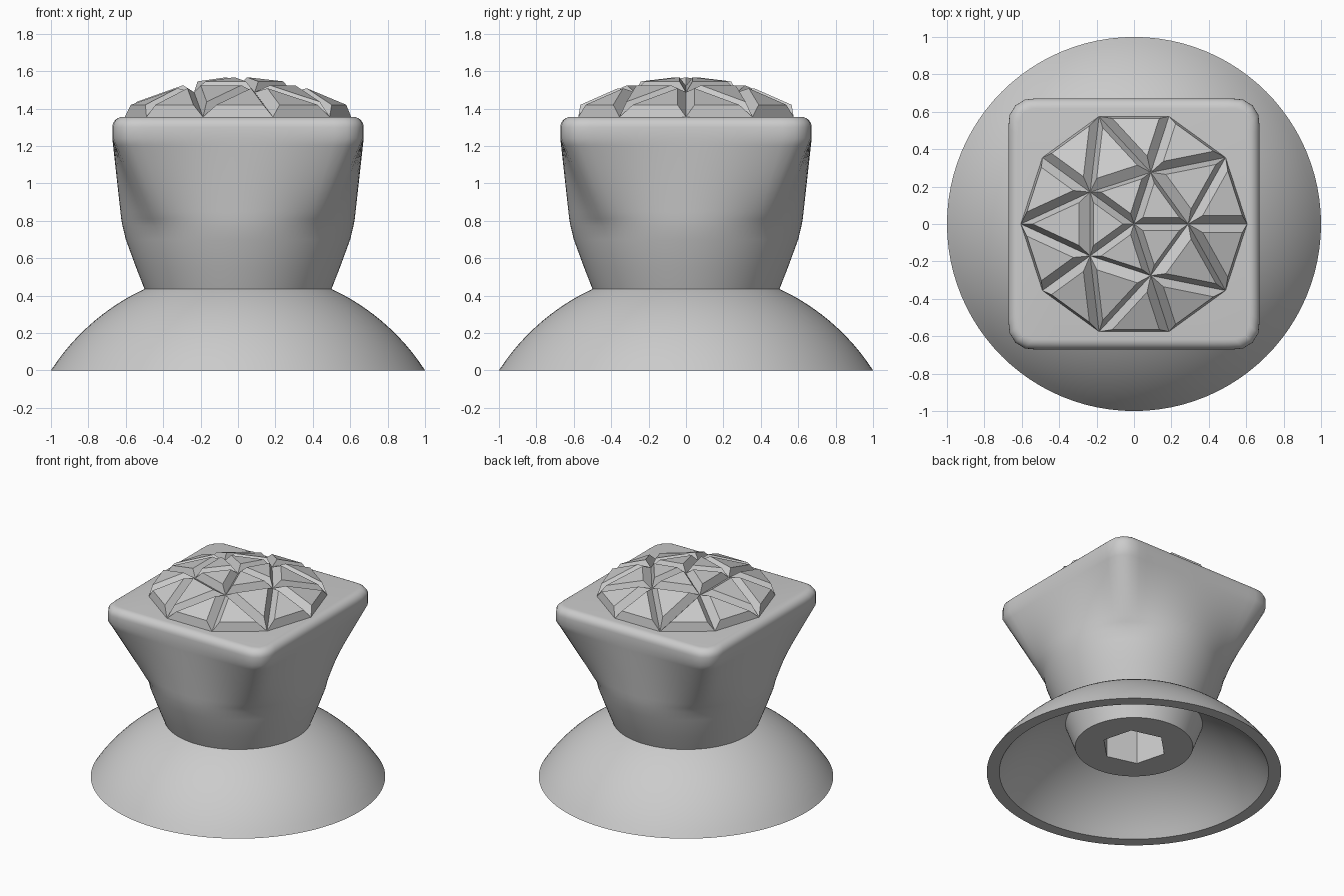
import bpy
import bmesh
from math import sin, cos, pi, sqrt, radians
from mathutils import Vector

if "Cube" in bpy.data.objects:
    bpy.data.objects.remove(bpy.data.objects["Cube"], do_unlink=True)

grey = bpy.data.materials.new("plain_grey")
grey.use_nodes = True
COLOUR = (0.6, 0.6, 0.6, 1)
grey.diffuse_color = COLOUR
grey.node_tree.nodes["Principled BSDF"].inputs["Base Color"].default_value = COLOUR

SEGMENTS = 96


def finish(name, bm, smooth):
    mesh = bpy.data.meshes.new(name)
    bm.to_mesh(mesh)
    bm.free()
    mesh.materials.append(grey)
    obj = bpy.data.objects.new(name, mesh)
    bpy.context.collection.objects.link(obj)
    if smooth:
        bpy.ops.object.select_all(action="DESELECT")
        obj.select_set(True)
        bpy.context.view_layer.objects.active = obj
        bpy.ops.object.shade_smooth_by_angle(angle=radians(35))
    return obj


# Cross-sections: radius as a function of angle
def circle(r):
    return lambda a: r


def hexagon(r):
    return lambda a: r * cos(pi / 6) / cos((a - pi / 4) % (pi / 3) - pi / 6)


def rounded_square(half, corner):
    def radius(a):
        x, y = sorted((abs(cos(a)), abs(sin(a))), reverse=True)
        k = half - corner
        if half * y / x <= k:
            return half / x
        b = k * (x + y)
        return b + sqrt(b * b - 2 * k * k + corner * corner)
    return radius


def blend(f, g, t):
    return lambda a: f(a) * (1 - t) + g(a) * t


def loft(name, rows, cap_start=False, cap_end=False):
    bm = bmesh.new()
    angles = [2 * pi * j / SEGMENTS for j in range(SEGMENTS)]
    rings = [[bm.verts.new((f(a) * cos(a), f(a) * sin(a), z)) for a in angles]
             for z, f in rows]
    for low, high in zip(rings, rings[1:]):
        for j in range(SEGMENTS):
            k = (j + 1) % SEGMENTS
            bm.faces.new((low[j], low[k], high[k], high[j]))
    if cap_start:
        bm.faces.new(rings[0][::-1])
    if cap_end:
        bm.faces.new(rings[-1])
    return finish(name, bm, True)


# Hollow flared base: concentric spherical shells joined by a flat rim
def dome_row(r, sphere):
    return max(0, sqrt(sphere ** 2 - r * r) - 0.645), circle(r)


STEPS = 16
inner = [dome_row(0.4 + 0.515 * i / STEPS, 1.119) for i in range(STEPS + 1)]
outer = [dome_row(1 - 0.55 * i / STEPS, 1.19) for i in range(STEPS + 1)]
loft("base_dome", inner + outer)

# Boss under the dome with a six-sided socket
loft("socket_boss", [(0.55, hexagon(0.225)), (0.195, hexagon(0.225)),
                     (0.195, circle(0.4)), (0.4, circle(0.475))], cap_start=True)

# Knob body: round at the neck, growing into a rounded square
HALF, CORNER, FILLET, TOP = 0.672, 0.13, 0.055, 1.355
body = [(0.4, circle(0.485)), (0.435, circle(0.5)), (0.55, circle(0.545)),
        (0.7, circle(0.6)), (0.77, circle(0.617))]
for i in range(1, 13):
    t = i / 12
    body.append((0.77 + 0.47 * t,
                 blend(circle(0.62), rounded_square(HALF, CORNER), t)))
for i in range(7):
    a = pi / 2 * i / 6
    shrink = FILLET * (1 - cos(a))
    body.append((TOP - FILLET + FILLET * sin(a),
                 rounded_square(HALF - shrink, CORNER - shrink)))
loft("knob_body", body, cap_end=True)


# Faceted crown: geodesic cap with every triangle inset and raised
def ring(count, r, z):
    return [Vector((r * cos(2 * pi * i / count), r * sin(2 * pi * i / count), z))
            for i in range(count)]


centre = Vector((0, 0, 1.52))
mid = ring(5, 0.29, 1.487)
rim = ring(10, 0.605, TOP)
triangles = []
for i in range(5):
    n = (i + 1) % 5
    a, b, c = rim[2 * i], rim[2 * i + 1], rim[2 * n]
    triangles += [(centre, mid[i], mid[n]), (mid[i], a, b),
                  (mid[i], b, mid[n]), (mid[n], b, c)]

bm = bmesh.new()
for tri in triangles:
    middle = sum(tri, Vector()) / 3
    normal = (tri[1] - tri[0]).cross(tri[2] - tri[0]).normalized()
    low = [bm.verts.new(p) for p in tri]
    high = [bm.verts.new(p.lerp(middle, 0.33) + normal * 0.055) for p in tri]
    bm.faces.new(high)
    for j in range(3):
        k = (j + 1) % 3
        bm.faces.new((low[j], low[k], high[k], high[j]))
bmesh.ops.remove_doubles(bm, verts=bm.verts, dist=0.0005)
finish("faceted_crown", bm, False)
